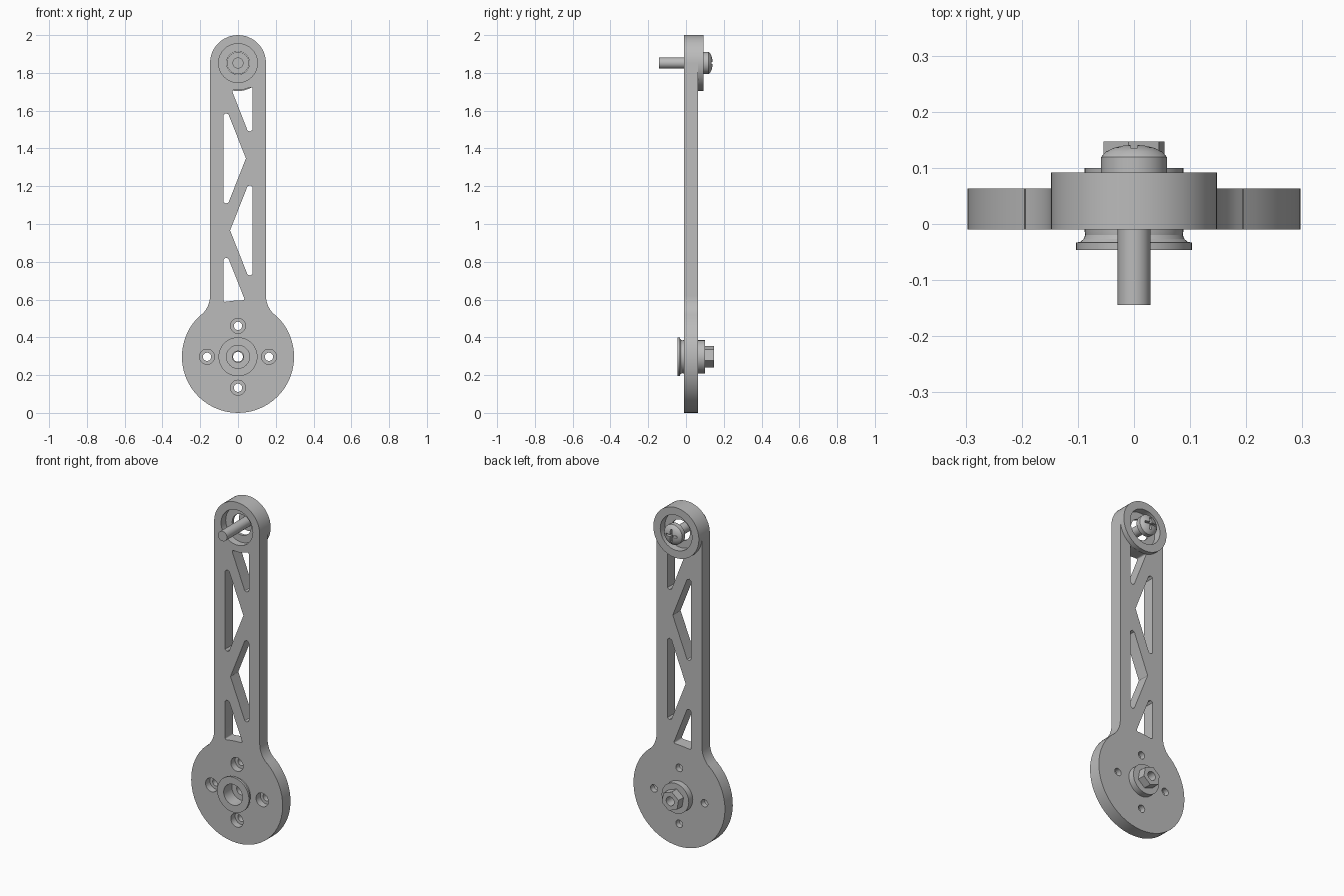
import bpy, bmesh, math
from mathutils import Vector, Matrix

cube = bpy.data.objects.get("Cube")
if cube:
    bpy.data.objects.remove(cube, do_unlink=True)

gray = bpy.data.materials.new("metal_gray")
gray.use_nodes = True
gray.diffuse_color = (0.5, 0.5, 0.5, 1)
gray.node_tree.nodes["Principled BSDF"].inputs["Base Color"].default_value = (0.5, 0.5, 0.5, 1)

PIVOT_Z, TIP_Z = 0.297, 1.852
ARM_R, DISC_R = 0.148, 0.297
FRONT, BACK, BOSS_BACK = -0.01, 0.063, 0.092


def activate(obj):
    bpy.ops.object.select_all(action='DESELECT')
    obj.select_set(True)
    bpy.context.view_layer.objects.active = obj


def arc(cx, cz, r, start, end, n):
    angles = [math.radians(start + (end - start) * i / n) for i in range(n + 1)]
    return [(cx + r * math.cos(a), cz + r * math.sin(a)) for a in angles]


def circle(cx, cz, r, n=40, turn=0):
    return arc(cx, cz, r, turn, turn + 360, n)[:-1]


def rounded(corners, n=6):
    """Polygon of (x, z, radius) corners, each rounded by its own radius."""
    out = []
    for i, (x, z, r) in enumerate(corners):
        p = Vector((x, z))
        a = (Vector(corners[i - 1][:2]) - p).normalized()
        b = (Vector(corners[(i + 1) % len(corners)][:2]) - p).normalized()
        if r == 0:
            out.append((x, z))
            continue
        half = a.angle(b) / 2
        center = p + (a + b).normalized() * r / math.sin(half)
        t = r / math.tan(half)
        u, v = p + a * t - center, p + b * t - center
        for k in range(n + 1):
            d = u.lerp(v, k / n).normalized() * r
            out.append(tuple(center + d))
    return out


def sheet(name, loops, y0, y1):
    """Extrude an outline with holes from y0 to y1."""
    curve = bpy.data.curves.new(name, 'CURVE')
    curve.dimensions, curve.fill_mode = '2D', 'BOTH'
    curve.extrude = (y1 - y0) / 2
    for loop in loops:
        s = curve.splines.new('POLY')
        s.points.add(len(loop) - 1)
        for pt, (x, z) in zip(s.points, loop):
            pt.co = (x, z, 0, 1)
        s.use_cyclic_u = True
    obj = bpy.data.objects.new(name, curve)
    bpy.context.collection.objects.link(obj)
    activate(obj)
    bpy.ops.object.convert(target='MESH')
    obj = bpy.context.object
    obj.data.transform(Matrix.Translation((0, (y0 + y1) / 2, 0)) @ Matrix.Rotation(math.pi / 2, 4, 'X'))
    bm = bmesh.new()
    bm.from_mesh(obj.data)
    bmesh.ops.remove_doubles(bm, verts=bm.verts, dist=1e-5)
    bmesh.ops.recalc_face_normals(bm, faces=bm.faces)
    bm.to_mesh(obj.data)
    bm.free()
    return obj


def lathe(name, profile, cz, steps=48, closed=True):
    """Spin an (r, y) profile around the y axis at height cz."""
    bm = bmesh.new()
    verts = [bm.verts.new((r, y, 0)) for r, y in profile]
    edges = [bm.edges.new(pair) for pair in zip(verts, verts[1:])]
    if closed:
        edges.append(bm.edges.new((verts[-1], verts[0])))
    bmesh.ops.spin(bm, geom=verts + edges, cent=(0, 0, 0), axis=(0, 1, 0),
                   angle=2 * math.pi, steps=steps, use_merge=False)
    bmesh.ops.remove_doubles(bm, verts=bm.verts, dist=1e-5)
    bmesh.ops.recalc_face_normals(bm, faces=bm.faces)
    mesh = bpy.data.meshes.new(name)
    bm.to_mesh(mesh)
    bm.free()
    mesh.transform(Matrix.Translation((0, 0, cz)))
    obj = bpy.data.objects.new(name, mesh)
    bpy.context.collection.objects.link(obj)
    return obj


def plug(cx, cz, r, y0, y1, n=40):
    return sheet("cutter", [circle(cx, cz, r, n)], y0, y1)


def cut(obj, cutters):
    for c in cutters:
        c.hide_render = True
        m = obj.modifiers.new("cut", 'BOOLEAN')
        m.operation, m.solver, m.object = 'DIFFERENCE', 'EXACT', c
    activate(obj)
    bpy.ops.object.convert(target='MESH')
    for c in cutters:
        bpy.data.objects.remove(c, do_unlink=True)


def finish(obj):
    obj.data.materials.clear()
    obj.data.materials.append(gray)
    activate(obj)
    bpy.ops.object.shade_smooth_by_angle(angle=math.radians(25))


# Arm plate: rounded tip, filleted neck and round base
outline = (arc(0, TIP_Z, ARM_R, 0, 180, 24)
           + arc(-0.281, 0.62, 0.133, 0, -49, 8)
           + arc(0, PIVOT_Z, DISC_R, 131, 409, 44)
           + arc(0.281, 0.62, 0.133, 229, 180, 8))

# Truss windows between the diagonal struts
R = 0.0145
windows = [
    [(-0.034, 1.711, 0.008), (0.02, 1.709, 0), (0.077, 1.727, 0.008), (0.077, 1.427, R)],
    [(-0.077, 1.648, R), (0.042, 1.347, 0.003), (-0.077, 1.046, R)],
    [(0.077, 1.267, R), (-0.042, 0.966, 0.003), (0.077, 0.665, R)],
    [(-0.077, 0.883, R), (0.037, 0.597, 0.008), (-0.02, 0.594, 0), (-0.077, 0.587, 0.008)],
]
bolt_spots = [(0.164 * dx, PIVOT_Z + 0.164 * dz) for dx, dz in ((1, 0), (0, 1), (-1, 0), (0, -1))]
holes = [circle(x, z, 0.022, 20) for x, z in bolt_spots]
holes += [circle(0, PIVOT_Z, 0.08), circle(0, TIP_Z, 0.061)]
plate = sheet("arm_plate", [outline] + [rounded(w) for w in windows] + holes, FRONT, BACK)

# Counterbores for the bolts and bearing seats either side of a thin lip
cutters = [plug(x, z, 0.04, -0.05, 0.03, 24) for x, z in bolt_spots]
cutters += [plug(0, TIP_Z, 0.103, -0.05, 0.033), plug(0, TIP_Z, 0.103, 0.049, 0.15)]
cut(plate, cutters)

# Raised ring behind the tip
boss = sheet("tip_boss", [circle(0, TIP_Z, ARM_R, 48), circle(0, TIP_Z, 0.103)], BACK, BOSS_BACK)

# Screw through the tip, with a domed cross-slot head
screw = lathe("tip_screw", [(0, -0.144), (0.029, -0.144), (0.029, 0.092), (0.059, 0.092),
                            (0.059, 0.119), (0.05, 0.129), (0.035, 0.136), (0.018, 0.14),
                            (0, 0.141)], TIP_Z, closed=False)
slots = []
for w, h in ((0.036, 0.006), (0.006, 0.036)):
    slot = [(-w, TIP_Z - h), (w, TIP_Z - h), (w, TIP_Z + h), (-w, TIP_Z + h)]
    slots.append(sheet("cutter", [slot], 0.118, 0.17))
cut(screw, slots)

# Flanged pivot bushing with a cupped front
bushing = lathe("pivot_bushing", [(0.03, 0.1), (0.088, 0.1), (0.088, -0.012), (0.087, -0.02),
                                  (0.09, -0.027), (0.096, -0.032), (0.103, -0.033),
                                  (0.103, -0.046), (0.061, -0.046), (0.061, 0.03),
                                  (0.03, 0.03)], PIVOT_Z)

# Hex nut behind the bushing
nut = sheet("pivot_nut", [circle(0, PIVOT_Z, 0.058, 6, 100), circle(0, PIVOT_Z, 0.026, 24)],
            0.1, 0.147)

for part in (plate, boss, screw, bushing, nut):
    finish(part)
